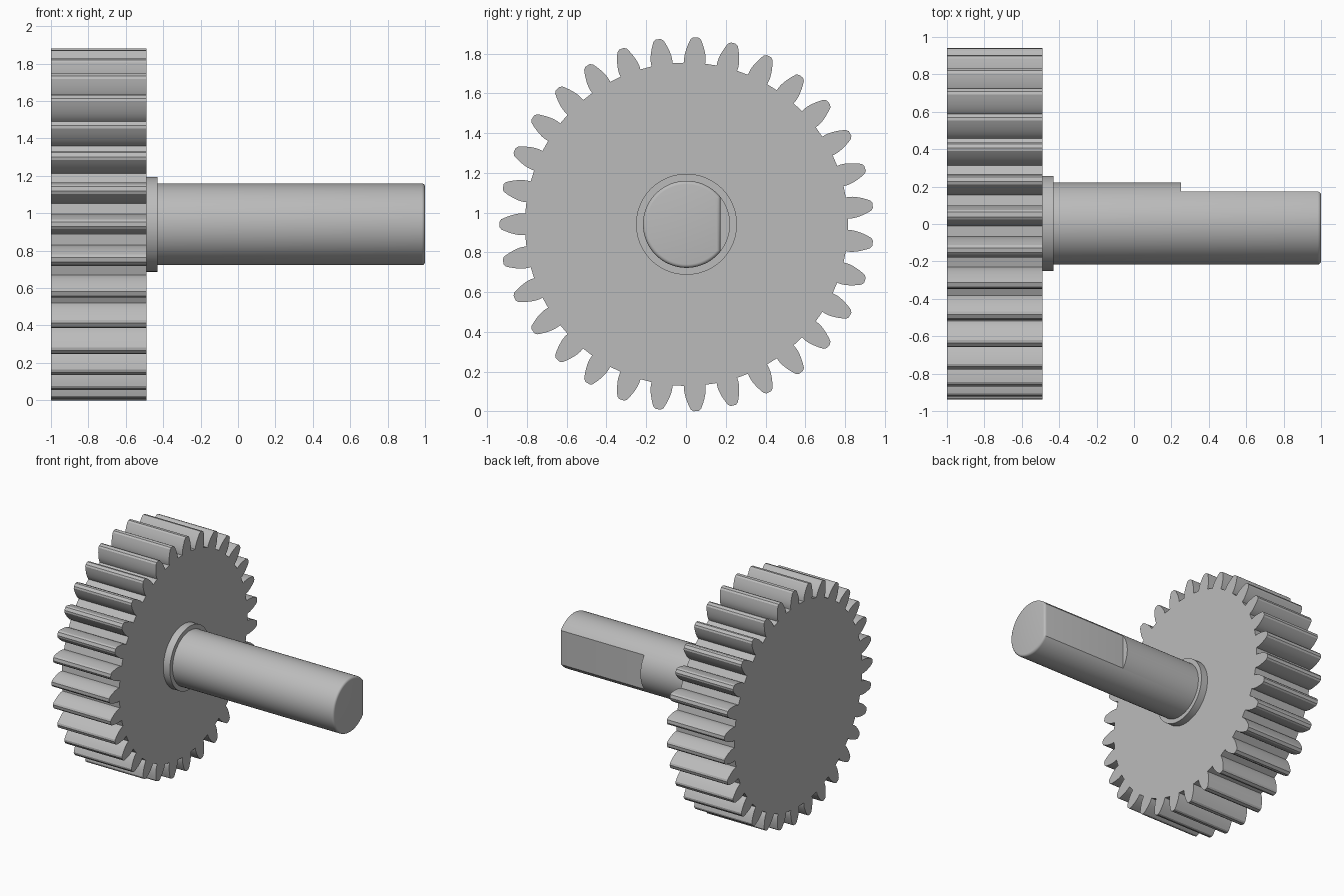
import bpy, bmesh
from math import pi, cos, sin, tan, acos, radians

if "Cube" in bpy.data.objects:
    bpy.data.objects.remove(bpy.data.objects["Cube"])

CY, CZ = 0.0025, 0.941      # shaft axis
TEETH = 31
TIP = 0.9415

steel = bpy.data.materials.new("grey_steel")
steel.use_nodes = True
GREY = (0.5, 0.5, 0.5, 1)
steel.diffuse_color = GREY
steel.node_tree.nodes["Principled BSDF"].inputs["Base Color"].default_value = GREY


def prism(name, outline, x0, x1):
    """Extrude a closed (y, z) outline along x."""
    bm = bmesh.new()
    cap = bm.faces.new([bm.verts.new((x0, CY + y, CZ + z)) for y, z in outline])
    ext = bmesh.ops.extrude_face_region(bm, geom=[cap], use_keep_orig=True)
    moved = [v for v in ext["geom"] if isinstance(v, bmesh.types.BMVert)]
    bmesh.ops.translate(bm, verts=moved, vec=(x1 - x0, 0, 0))
    bmesh.ops.recalc_face_normals(bm, faces=bm.faces)
    mesh = bpy.data.meshes.new(name)
    bm.to_mesh(mesh)
    bm.free()
    mesh.materials.append(steel)
    obj = bpy.data.objects.new(name, mesh)
    bpy.context.collection.objects.link(obj)
    return obj


def activate(obj):
    bpy.ops.object.select_all(action='DESELECT')
    obj.select_set(True)
    bpy.context.view_layer.objects.active = obj


def polar(r, a):
    return r * cos(a), r * sin(a)


def circle(r, n=96):
    return [polar(r, 2 * pi * i / n) for i in range(n)]


# Involute tooth flank: (radius, half angle) from root to tip
module = TIP * 2 / (TEETH + 2)
pitch_r = module * TEETH / 2
root_r = pitch_r - 1.25 * module
base_r = pitch_r * cos(radians(20))


def involute(r):
    a = acos(min(1, base_r / r))
    return tan(a) - a


def half_angle(r):
    return pi / (2 * TEETH) + involute(pitch_r) - involute(r)


steps = 6
crown = TIP - 0.009
flank = [(root_r, half_angle(base_r))]
for i in range(steps + 1):
    r = base_r + (crown - base_r) * i / steps
    flank.append((r, half_angle(r)))
flank.append((TIP, half_angle(TIP) * 0.6))

# Gear wheel, one tooth centred on the -y side
outline = []
for k in range(TEETH):
    mid = pi + 2 * pi * k / TEETH
    outline += [polar(r, mid - a) for r, a in flank]
    outline += [polar(r, mid + a) for r, a in reversed(flank)]
gear = prism("gear_wheel", outline, -1.0, -0.488)

# Collar between gear and shaft
collar = prism("collar", circle(0.254), -0.488, -0.43)

# Shaft with a flat milled on the back of its free end
shaft = prism("shaft", circle(0.219), -0.43, 1.0)
cutter = prism("flat_cutter", [(0.171, -0.5), (0.5, -0.5), (0.5, 0.5), (0.171, 0.5)], 0.25, 1.2)
cutter.hide_render = True
activate(shaft)
cut = shaft.modifiers.new("flat", 'BOOLEAN')
cut.operation = 'DIFFERENCE'
cut.solver = 'EXACT'
cut.object = cutter
bpy.ops.object.modifier_apply(modifier=cut.name)
bpy.data.objects.remove(cutter)

# Rounded rim on the shaft end
bm = bmesh.new()
bm.from_mesh(shaft.data)
rim = [e for e in bm.edges if all(v.co.x > 0.999 for v in e.verts)]
bmesh.ops.bevel(bm, geom=rim, offset=0.018, segments=4, profile=0.5, affect='EDGES')
bm.to_mesh(shaft.data)
bm.free()

for obj in (gear, collar, shaft):
    activate(obj)
    bpy.ops.object.shade_smooth_by_angle(angle=radians(28))
